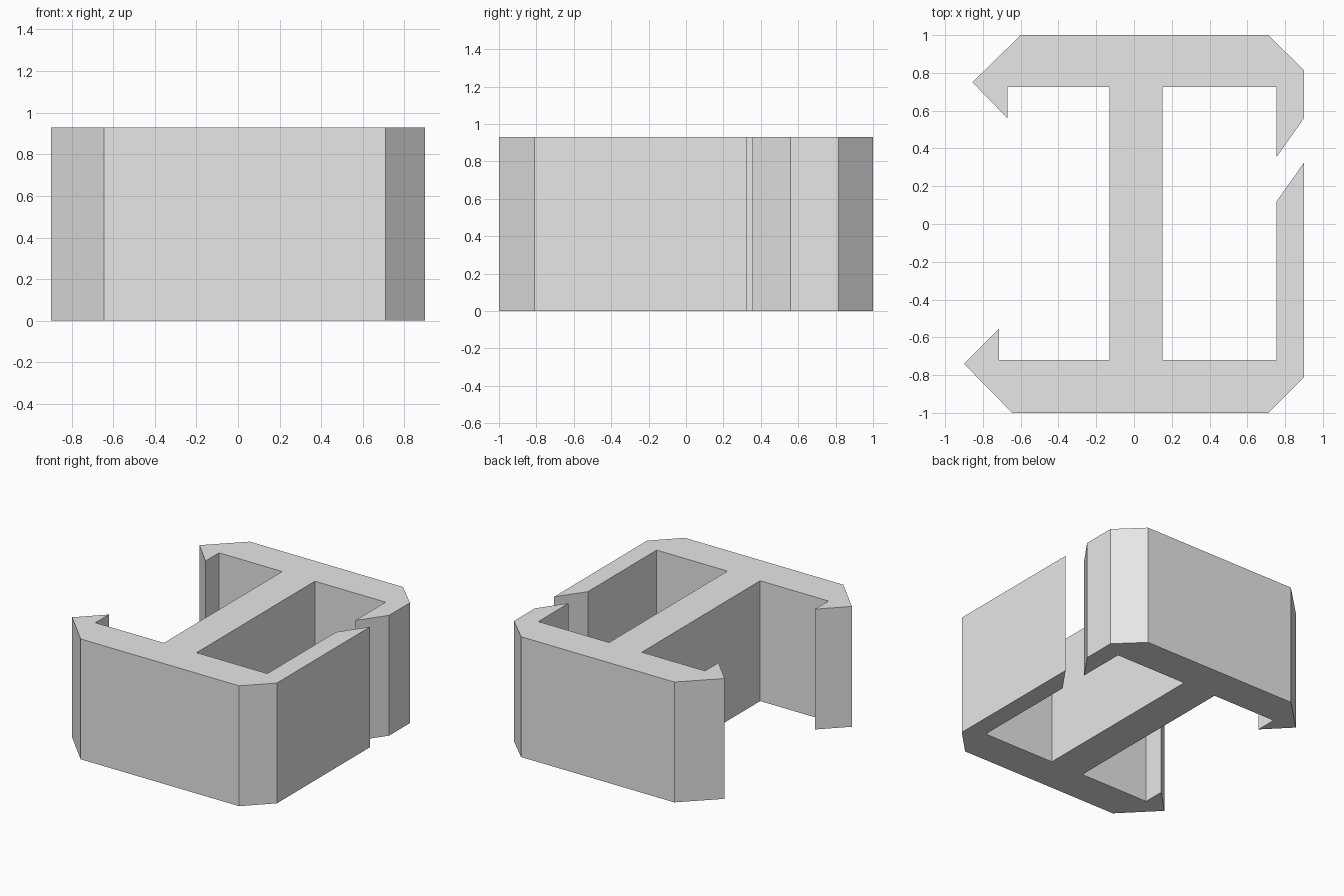
import bpy
import bmesh

cube = bpy.data.objects.get("Cube")
if cube:
    bpy.data.objects.remove(cube, do_unlink=True)

HEIGHT = 0.93

grey = bpy.data.materials.new("plain_grey")
grey.use_nodes = True
colour = (0.8, 0.8, 0.8, 1)
grey.diffuse_color = colour
grey.node_tree.nodes["Principled BSDF"].inputs["Base Color"].default_value = colour

# Outline pieces, counter-clockwise seen from above
back_hook = [(-0.6, 1), (-0.855, 0.75), (-0.67, 0.56), (-0.67, 0.725)]
web_open_side = [(-0.13, 0.725), (-0.13, -0.72)]
front_hook = [(-0.715, -0.72), (-0.715, -0.555), (-0.9, -0.74), (-0.645, -1)]
front_arm = [(0.71, -1), (0.9, -0.81), (0.9, 0.325), (0.755, 0.12), (0.755, -0.72)]
web_closed_side = [(0.15, -0.72), (0.15, 0.725)]
back_arm = [(0.755, 0.725), (0.755, 0.355), (0.9, 0.56), (0.9, 0.815), (0.71, 1)]
outline = (back_hook + web_open_side + front_hook
           + front_arm + web_closed_side + back_arm)


def extrude_profile(name, points, height, material):
    """Make a flat-shaded solid by raising a closed outline from the ground."""
    bm = bmesh.new()
    base = bm.faces.new([bm.verts.new((x, y, 0)) for x, y in points])
    raised = bmesh.ops.extrude_face_region(bm, geom=[base], use_keep_orig=True)
    top = [v for v in raised["geom"] if isinstance(v, bmesh.types.BMVert)]
    bmesh.ops.translate(bm, verts=top, vec=(0, 0, height))
    bmesh.ops.recalc_face_normals(bm, faces=bm.faces[:])
    mesh = bpy.data.meshes.new(name)
    bm.to_mesh(mesh)
    bm.free()
    mesh.materials.append(material)
    obj = bpy.data.objects.new(name, mesh)
    bpy.context.collection.objects.link(obj)
    return obj


# Double-ended clip with a central web
extrude_profile("clip_body", outline, HEIGHT, grey)
